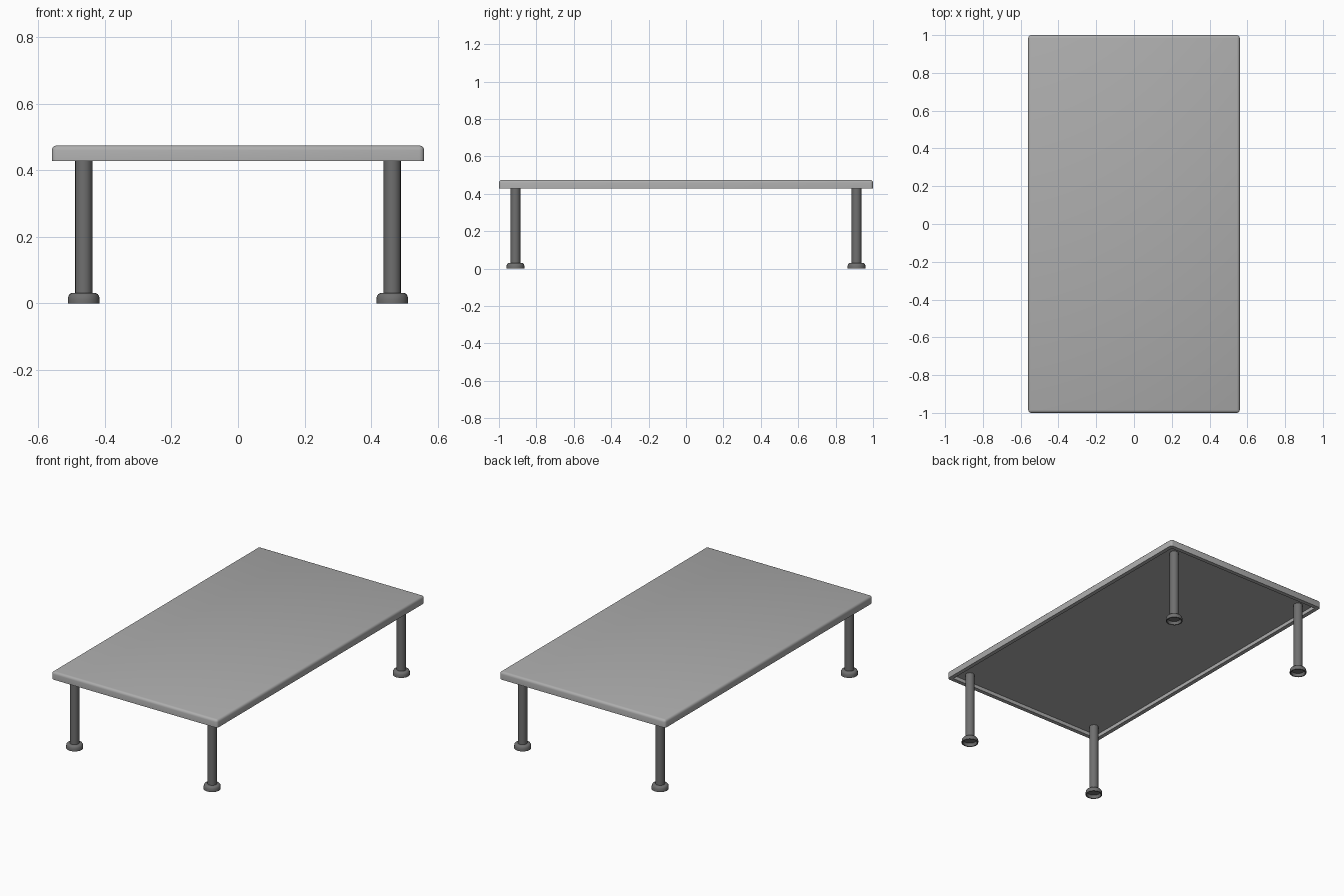
import bpy, bmesh, math
from mathutils import Matrix

if "Cube" in bpy.data.objects:
    bpy.data.objects.remove(bpy.data.objects["Cube"])

TOP_Z, BOTTOM_Z = 0.475, 0.428
LEG_X, LEG_Y = 0.464, 0.912
RECESS = 0.022


def grey(name, value):
    mat = bpy.data.materials.new(name)
    mat.diffuse_color = (value, value, value, 1)
    mat.use_nodes = True
    mat.node_tree.nodes["Principled BSDF"].inputs["Base Color"].default_value = mat.diffuse_color
    return mat


TOP_GREY = grey("top_grey", 0.42)
LEG_GREY = grey("leg_grey", 0.16)


def finish(bm, name, mat, angle=35):
    bmesh.ops.recalc_face_normals(bm, faces=bm.faces)
    mesh = bpy.data.meshes.new(name)
    bm.to_mesh(mesh)
    bm.free()
    mesh.materials.append(mat)
    obj = bpy.data.objects.new(name, mesh)
    bpy.context.collection.objects.link(obj)
    bpy.ops.object.select_all(action='DESELECT')
    obj.select_set(True)
    bpy.context.view_layer.objects.active = obj
    bpy.ops.object.shade_smooth_by_angle(angle=math.radians(angle))
    return obj


def lathe(name, profile, x, y, sides):
    """Stack of rings from (radius, z) pairs, capped at both ends."""
    bm = bmesh.new()
    rings = []
    for r, z in profile:
        rings.append([bm.verts.new((x + r * math.cos(2 * math.pi * i / sides),
                                    y + r * math.sin(2 * math.pi * i / sides), z))
                      for i in range(sides)])
    for a, b in zip(rings, rings[1:]):
        for i in range(sides):
            j = (i + 1) % sides
            bm.faces.new((a[i], a[j], b[j], b[i]))
    bm.faces.new(rings[0][::-1])
    bm.faces.new(rings[-1])
    return finish(bm, name, LEG_GREY)


# Table top: slab with rounded upper edges and corners, recessed underneath
bm = bmesh.new()
size = Matrix.Diagonal((1.12, 2.0, TOP_Z - BOTTOM_Z, 1))
place = Matrix.Translation((0, 0, (TOP_Z + BOTTOM_Z) / 2))
bmesh.ops.create_cube(bm, size=1, matrix=place @ size)
edges = [e for e in bm.edges if max(v.co.z for v in e.verts) > TOP_Z - 0.001]
bmesh.ops.bevel(bm, geom=edges, offset=0.015, segments=3, profile=0.5, affect='EDGES')
bm.normal_update()
under = min(bm.faces, key=lambda f: f.normal.z)
bmesh.ops.inset_region(bm, faces=[under], thickness=0.025)
hollow = bmesh.ops.extrude_face_region(bm, geom=[under])
verts = [g for g in hollow['geom'] if isinstance(g, bmesh.types.BMVert)]
if under.is_valid:
    bm.faces.remove(under)
bmesh.ops.translate(bm, verts=verts, vec=(0, 0, RECESS))
finish(bm, "table_top", TOP_GREY)

# Four round legs, each on a rounded foot with a hollow underside
for side_y, depth in ((-1, "front"), (1, "back")):
    for side_x, side in ((-1, "left"), (1, "right")):
        x, y = side_x * LEG_X, side_y * LEG_Y
        lathe(f"{depth}_{side}_leg",
              [(0.026, 0.02), (0.026, BOTTOM_Z + RECESS)], x, y, 16)
        lathe(f"{depth}_{side}_foot",
              [(0.036, 0.018), (0.042, 0.0), (0.048, 0.0), (0.048, 0.012),
               (0.046, 0.022), (0.042, 0.028), (0.036, 0.031)], x, y, 16)
